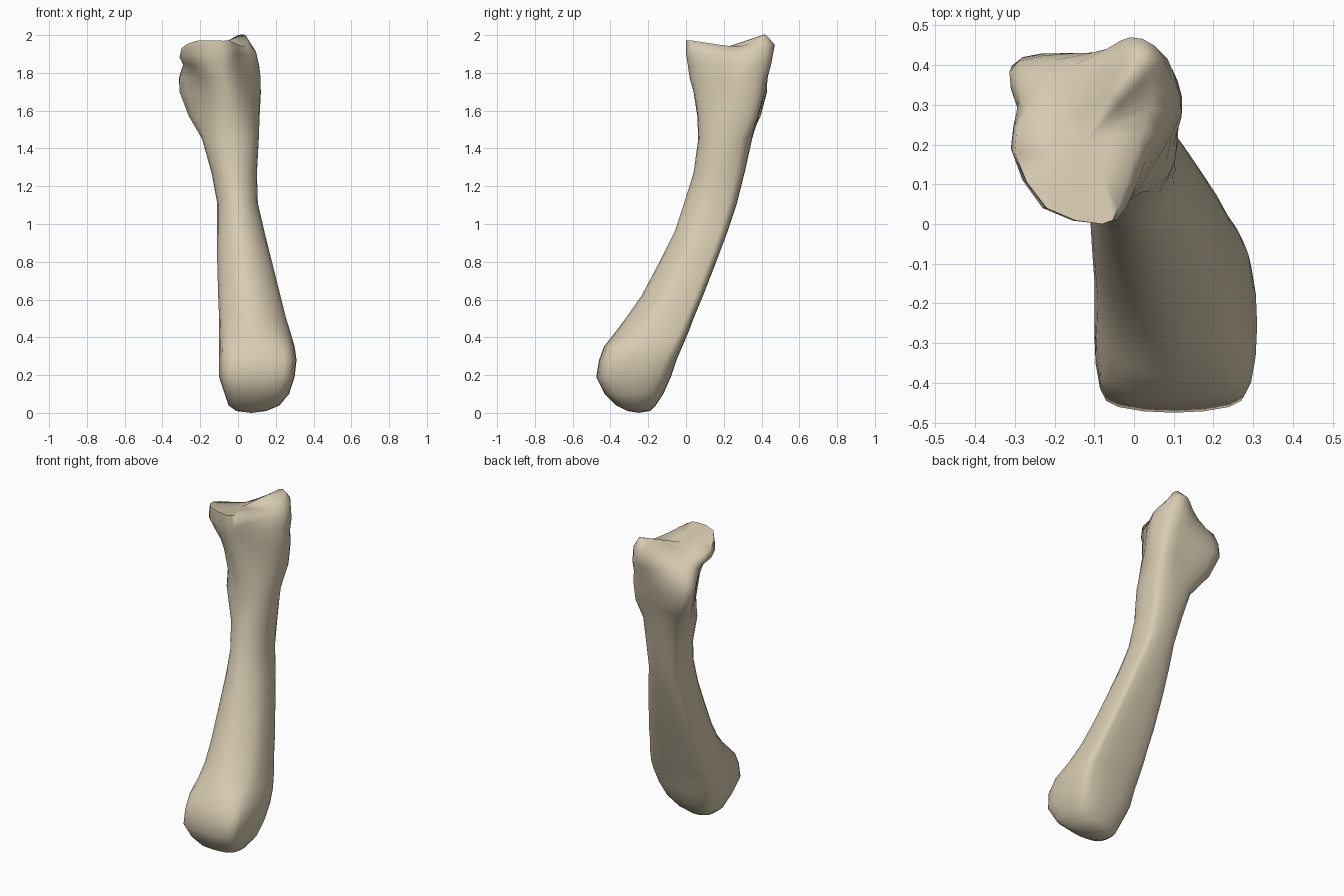
import bpy
import bmesh
import math
from mathutils import Vector

CONTROL = 12      # control points round each cross-section
SMOOTH = 2        # spline steps between two control points

# Remove the default object
default_cube = bpy.data.objects.get("Cube")
if default_cube:
    bpy.data.objects.remove(default_cube, do_unlink=True)


def make_material(name, colour):
    material = bpy.data.materials.new(name)
    material.use_nodes = True
    material.diffuse_color = colour
    shader = material.node_tree.nodes["Principled BSDF"]
    shader.inputs["Base Color"].default_value = colour
    shader.inputs["Roughness"].default_value = 0.8
    return material


def oval_ring(height, x_low, x_high, y_low, y_high, front, back):
    """Rounded cross-section in its bounds, with its own squareness each side."""
    middle = Vector(((x_low + x_high) / 2, (y_low + y_high) / 2, height))
    half_x, half_y = (x_high - x_low) / 2, (y_high - y_low) / 2
    ring = []
    for step in range(CONTROL):
        angle = math.tau * step / CONTROL
        s, c = math.sin(angle), -math.cos(angle)
        power = 2 / (back if c > 0 else front)
        x = math.copysign(abs(s) ** power, s) * half_x
        y = math.copysign(abs(c) ** power, c) * half_y
        ring.append((middle + Vector((x, y, 0))) / 100)
    return ring


def outline_ring(height, outline):
    """Irregular cross-section; a height list gives each point its own level."""
    levels = height if isinstance(height, list) else [height] * CONTROL
    return [Vector((x, y, z)) / 100 for (x, y), z in zip(outline, levels)]


def smooth_ring(ring):
    """Resample a closed ring with a spline through its points."""
    count = len(ring)
    result = []
    for i in range(count):
        a, b, c, d = (ring[(i + k) % count] for k in (-1, 0, 1, 2))
        for step in range(SMOOTH):
            t = step / SMOOTH
            result.append(b + (c - a) * (t / 2)
                          + (2 * a - 5 * b + 4 * c - d) * (t * t / 2)
                          + (3 * b - a - 3 * c + d) * (t * t * t / 2))
    return result


def loft(name, rings, bottom, top, material):
    """Skin the rings and close both ends with fans of triangles."""
    bm = bmesh.new()
    rows = [[bm.verts.new(point) for point in ring] for ring in rings]
    count = len(rows[0])
    for lower, upper in zip(rows, rows[1:]):
        for i in range(count):
            j = (i + 1) % count
            bm.faces.new((lower[i], lower[j], upper[j], upper[i]))
    for row, tip in ((rows[0], bottom), (rows[-1], top)):
        centre = bm.verts.new(tip)
        for i in range(count):
            bm.faces.new((row[i], row[(i + 1) % count], centre))
    bmesh.ops.recalc_face_normals(bm, faces=bm.faces[:])
    mesh = bpy.data.meshes.new(name)
    bm.to_mesh(mesh)
    bm.free()
    mesh.materials.append(material)
    part = bpy.data.objects.new(name, mesh)
    bpy.context.collection.objects.link(part)
    return part


# Rounded head and curved shaft, in hundredths:
# height, x bounds, y bounds, front and back squareness
shaft_sections = [
    (1, -1, 15, -31, -19, 2, 2),
    (4, -5, 22, -37, -16, 2.8, 2.5),
    (10, -7, 27, -43, -12, 3.4, 3),
    (19, -10, 30, -47.5, -8, 3.8, 3.5),
    (28, -10, 31, -46, -5, 3.8, 4),
    (35, -10, 30, -43.5, -2, 3.3, 4.5),
    (42, -10, 28, -38, 1, 2.2, 4.8),
    (50, -10, 25.5, -32, 4, 1.8, 5),
    (62, -10.5, 22.5, -23.5, 9, 1.8, 5),
    (80, -11, 18, -14, 16, 1.8, 4.5),
    (96, -11, 14, -6, 22, 1.9, 4),
    (111, -11, 10.5, -1, 27, 1.9, 3.5),
    (127, -14, 10, 4, 31, 2, 3.2),
    (145, -19, 11, 6.5, 35, 2.2, 2.7),
]

# Flared base with its side spur, overhanging lip and rear peak
base_sections = [
    (157, [(-6, 6), (2, 8), (8, 15), (11, 25), (11, 34), (7, 38),
           (-4, 38), (-14, 39), (-24, 39), (-26, 32), (-20, 20), (-14, 10)]),
    (170, [(-7, 4), (0, 7), (6, 16), (12, 27), (11, 36), (7, 41),
           (-4, 42), (-17, 43), (-28, 42), (-31, 36), (-22, 21), (-16, 9)]),
    (177, [(-8, 2), (-1, 6), (5, 15), (12, 28), (10, 37), (6, 42),
           (-3, 43), (-15, 43), (-29, 41), (-31, 34), (-23, 20), (-17, 7)]),
    (184, [(-9, 1), (-2, 5), (4, 15), (11, 28), (10, 38), (6, 44),
           (-2, 45), (-11, 43), (-27, 39), (-29, 31), (-26, 19), (-20, 5)]),
    ([190, 190, 190, 190, 192, 195, 195, 191, 187, 187, 188, 190],
     [(-8, 0), (-2, 4), (3, 16), (9, 28), (9, 38), (5, 45),
      (-1, 47), (-7, 44), (-22, 36), (-28, 29), (-31, 19), (-23, 4)]),
]
rim_outline = [(-8, 0), (-4, 4), (0, 17), (4, 29), (5, 37), (4, 41),
               (0, 42), (-6, 40), (-18, 34), (-27, 28), (-30, 18), (-22, 4)]
rim_levels = [197, 197, 195, 194, 197, 200, 200, 196, 190, 190, 193, 197]

rings = [oval_ring(*section) for section in shaft_sections]
rings += [outline_ring(*section) for section in base_sections]
rim = outline_ring(rim_levels, rim_outline)
rings.append(rim)

# Shallow dished joint surface inside the rim
dish = Vector((-0.12, 0.21, 1.935))
rings.append([point.lerp(dish, 0.5) for point in rim])

bone_colour = make_material("pale bone", (0.68, 0.60, 0.44, 1))
bone = loft("long_bone", [smooth_ring(ring) for ring in rings],
            Vector((0.07, -0.25, 0)), dish, bone_colour)

# Soft shading throughout, keeping only the sharpest folds
bpy.ops.object.select_all(action="DESELECT")
bone.select_set(True)
bpy.context.view_layer.objects.active = bone
bpy.ops.object.shade_smooth_by_angle(angle=math.radians(80))
